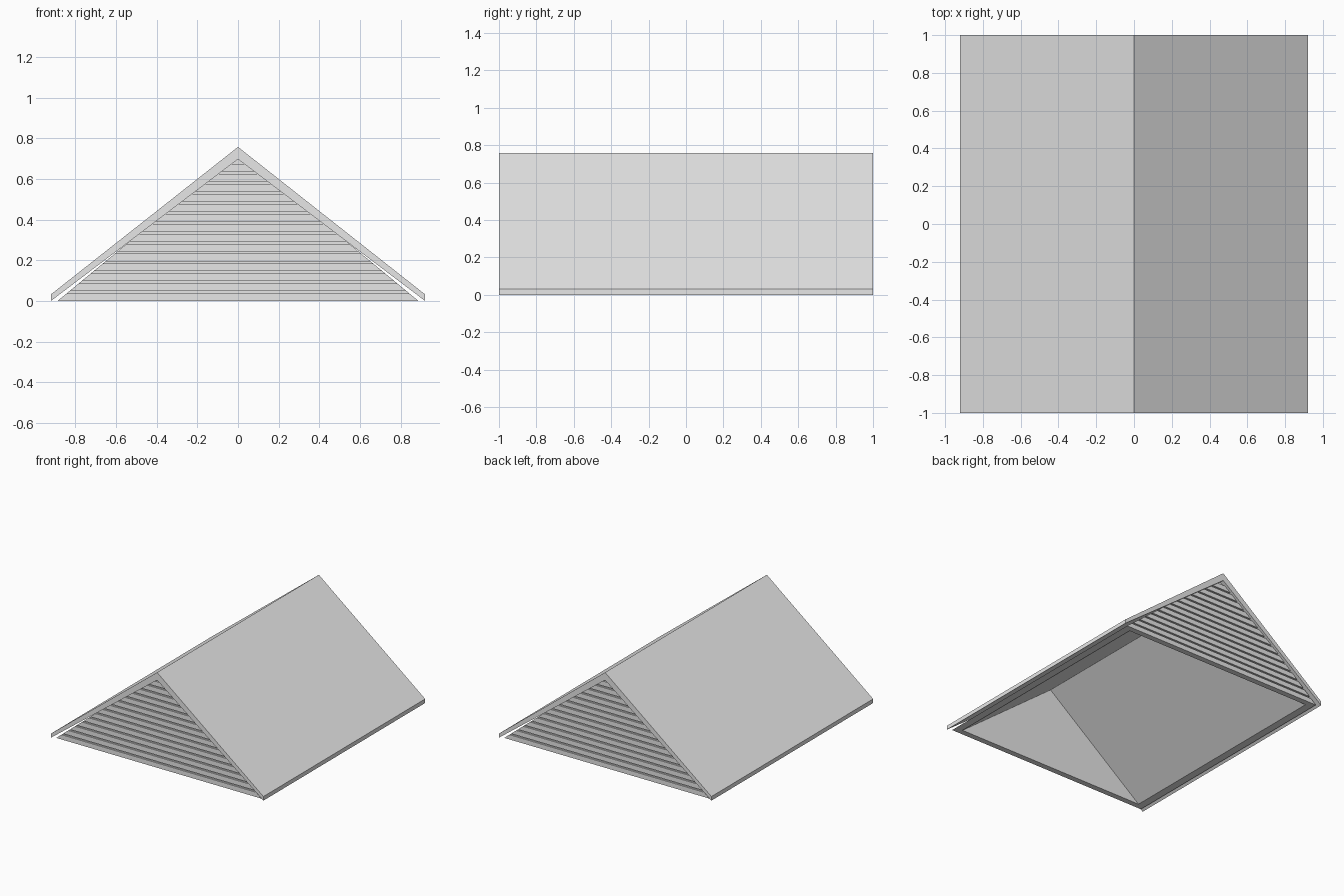
import bpy
import bmesh

cube = bpy.data.objects.get("Cube")
if cube:
    bpy.data.objects.remove(cube, do_unlink=True)

grey = bpy.data.materials.new("light grey")
grey.use_nodes = True
COLOUR = (0.8, 0.8, 0.8, 1)
grey.diffuse_color = COLOUR
grey.node_tree.nodes["Principled BSDF"].inputs["Base Color"].default_value = COLOUR


def add_prism(bm, profile, y0, y1):
    """Extrude an x-z outline along y."""
    face = bm.faces.new([bm.verts.new((x, y0, z)) for x, z in profile])
    out = bmesh.ops.extrude_face_region(bm, geom=[face])
    moved = [v for v in out["geom"] if isinstance(v, bmesh.types.BMVert)]
    bmesh.ops.translate(bm, verts=moved, vec=(0, y1 - y0, 0))


def finish(name, bm):
    bmesh.ops.recalc_face_normals(bm, faces=bm.faces[:])
    mesh = bpy.data.meshes.new(name)
    bm.to_mesh(mesh)
    bm.free()
    mesh.materials.append(grey)
    obj = bpy.data.objects.new(name, mesh)
    bpy.context.collection.objects.link(obj)
    return obj


def chevron(x_out, z_out, top, x_in, low):
    """Outline of two sloping slabs joined at the ridge."""
    return [(-x_out, z_out), (0, top), (x_out, z_out),
            (x_in, 0), (0, low), (-x_in, 0)]


HALF, PEAK = 0.887, 0.733        # outer gable triangle
IN_HALF, IN_PEAK = 0.827, 0.643  # hollow inside
BACK, FACE = 0.967, 0.98         # gable backing and board faces

# Roof covering, thinning towards the eaves
bm = bmesh.new()
add_prism(bm, chevron(0.92, 0.032, 0.757, 0.92, 0.697), -1, 1)
finish("roof_covering", bm)

# Sloping inner lining
bm = bmesh.new()
add_prism(bm, chevron(HALF, 0, PEAK, IN_HALF, IN_PEAK), -BACK, BACK)
finish("roof_lining", bm)

# Gable walls with horizontal siding boards
BOARDS, GAP = 15, 0.012
step = PEAK / BOARDS
for end, side in (("front", -1), ("back", 1)):
    bm = bmesh.new()
    add_prism(bm, [(-IN_HALF, 0), (IN_HALF, 0), (0, IN_PEAK)],
              side * 0.935, side * BACK)
    finish(end + "_gable_wall", bm)

    bm = bmesh.new()
    for i in range(BOARDS - 1):
        low, high = i * step, (i + 1) * step - GAP
        a, b = (HALF * (1 - z / PEAK) for z in (low, high))
        add_prism(bm, [(-a, low), (a, low), (b, high), (-b, high)],
                  side * BACK, side * FACE)
    finish(end + "_siding", bm)
